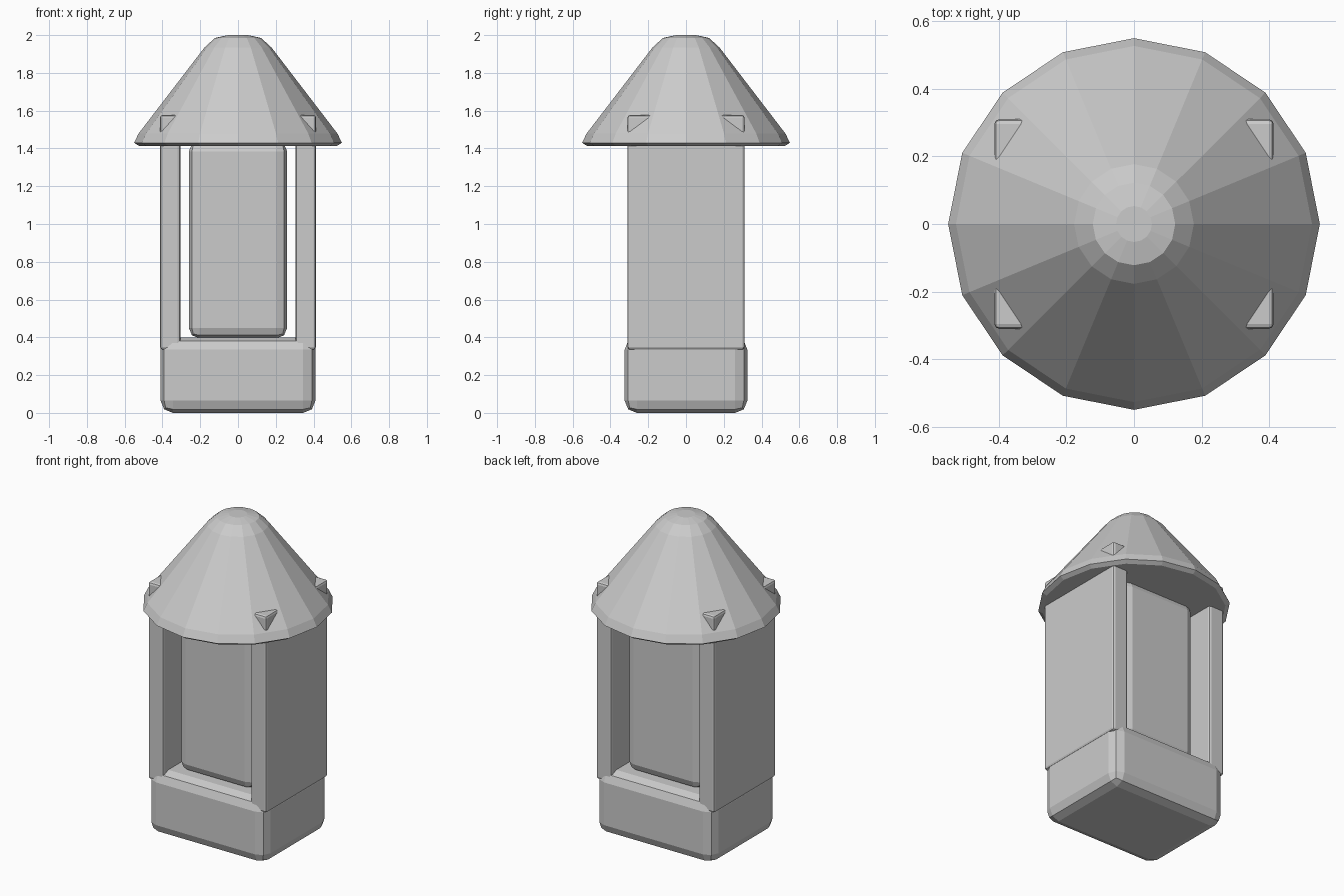
import bpy
import bmesh
from math import cos, sin, tau

if "Cube" in bpy.data.objects:
    bpy.data.objects.remove(bpy.data.objects["Cube"], do_unlink=True)

# One plain stone grey for everything
GREY = (0.6, 0.6, 0.6, 1.0)
stone = bpy.data.materials.new("light grey")
stone.use_nodes = True
stone.diffuse_color = GREY
stone.node_tree.nodes["Principled BSDF"].inputs["Base Color"].default_value = GREY


def add_object(name, bm):
    bmesh.ops.recalc_face_normals(bm, faces=bm.faces)
    mesh = bpy.data.meshes.new(name)
    bm.to_mesh(mesh)
    bm.free()
    mesh.materials.append(stone)
    obj = bpy.data.objects.new(name, mesh)
    bpy.context.collection.objects.link(obj)
    return obj


def bevelled_box(name, low, high, width, segments):
    bm = bmesh.new()
    bmesh.ops.create_cube(bm, size=1)
    for v in bm.verts:
        v.co = [(a + b) / 2 + c * (b - a) for a, b, c in zip(low, high, v.co)]
    bmesh.ops.bevel(bm, geom=bm.edges[:], offset=width, segments=segments,
                    profile=0.5, affect='EDGES')
    return add_object(name, bm)


def faceted_turning(name, profile, sides):
    """Closed solid from (radius, height) rings."""
    bm = bmesh.new()
    rings = [[bm.verts.new((r * cos(tau * i / sides), r * sin(tau * i / sides), z))
              for i in range(sides)] for r, z in profile]
    for lower, upper in zip(rings, rings[1:]):
        for i in range(sides):
            j = (i + 1) % sides
            bm.faces.new((lower[i], lower[j], upper[j], upper[i]))
    bm.faces.new(rings[0][::-1])
    bm.faces.new(rings[-1])
    return add_object(name, bm)


# Base block and inner core
bevelled_box("base", (-0.41, -0.325, 0), (0.41, 0.325, 0.4), 0.065, 2)
bevelled_box("core", (-0.26, -0.23, 0.395), (0.26, 0.23, 1.44), 0.055, 2)

# Side walls, whose top corners poke out through the roof
bevelled_box("left_wall", (0.305, -0.31, 0.335), (0.413, 0.31, 1.577), 0.014, 2)
bevelled_box("right_wall", (-0.413, -0.31, 0.335), (-0.305, 0.31, 1.577), 0.014, 2)

# Conical roof with a rounded tip and bevelled rim
faceted_turning("roof", [(0.525, 1.414), (0.55, 1.43), (0.527, 1.478),
                         (0.177, 1.935), (0.122, 1.985), (0.053, 2.0)], 16)
